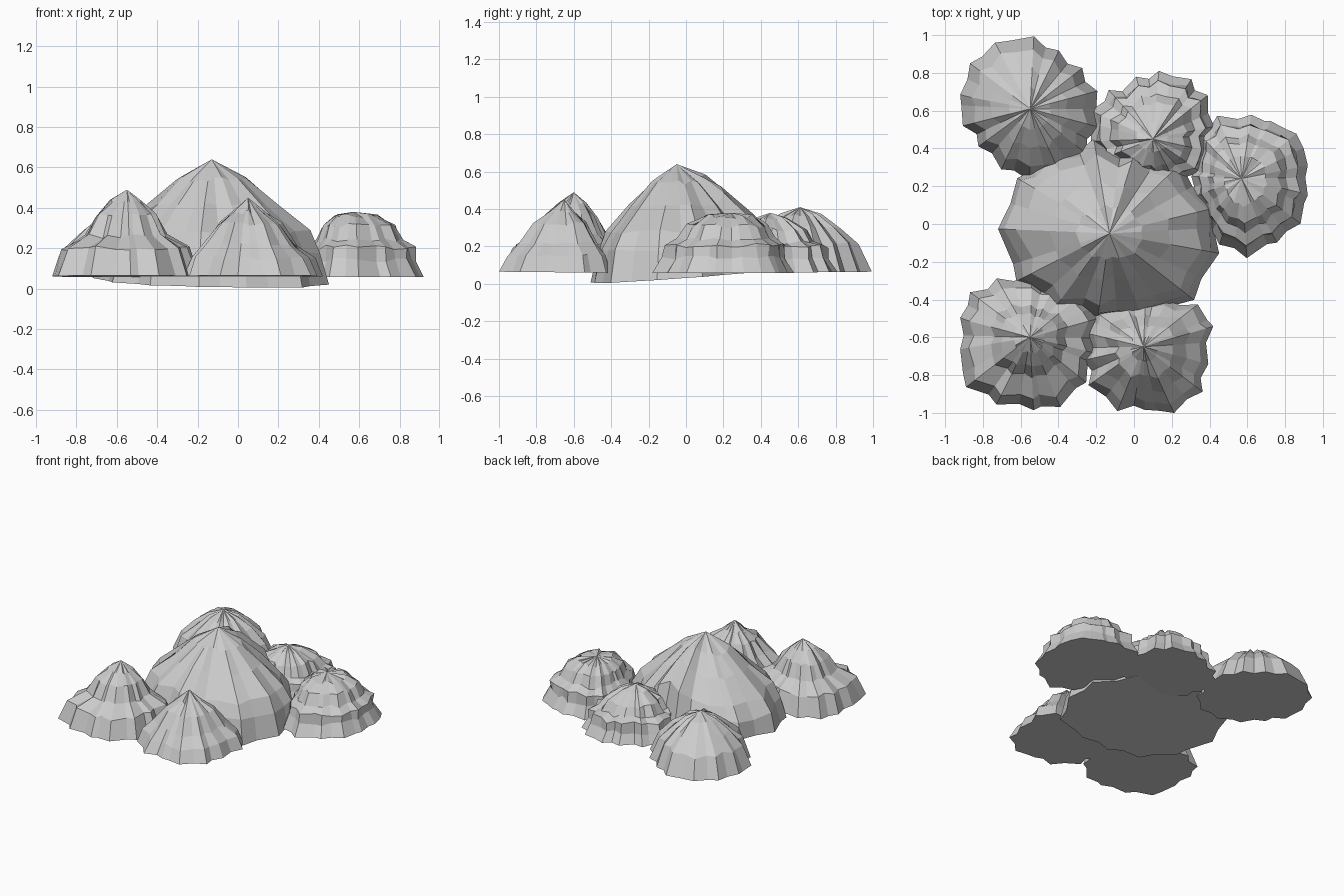
import bpy, bmesh, math, random

if "Cube" in bpy.data.objects:
    bpy.data.objects.remove(bpy.data.objects["Cube"])


def lerp_loop(values, angle):
    """Sample a closed list of radii at an angle."""
    t = (angle / math.tau * len(values)) % len(values)
    i = int(t)
    f = t - i
    return values[i] * (1 - f) + values[(i + 1) % len(values)] * f


def peak(name, apex, outline, profile, base, segs, seed, crag=None):
    """Pleated low-poly rock cone. profile: (radius fraction, height) from top to
    brim; base: (z at origin, slope x, slope y); crag: (angle, width, lift)."""
    rng = random.Random(seed)
    ax, ay, az = apex
    pleat = [(0.04 if i % 2 else -0.04) + rng.uniform(-0.03, 0.03) for i in range(segs)]
    jitter = [rng.uniform(-0.3, 0.3) * math.tau / segs for i in range(segs)]
    bm = bmesh.new()
    rings = []
    levels = profile + [(1.0, None)]
    for k, (frac, z) in enumerate(levels):
        last = z is None
        ring = []
        for i in range(segs):
            a = math.tau * i / segs + jitter[i]
            r = lerp_loop(outline, a) * frac
            r *= 1 + pleat[i]
            if not last:
                r *= 1 + rng.uniform(-0.03, 0.03)
            x, y = ax + r * math.cos(a), ay + r * math.sin(a)
            x, y = max(-0.92, min(0.92, x)), max(-1, min(1, y))
            floor = max(0, base[0] + base[1] * x + base[2] * y)
            if last:
                h = floor
            else:
                h = z + rng.uniform(-0.012, 0.012)
                if crag and k < 3:
                    h += crag[2] * math.exp(-((a - crag[0]) / crag[1]) ** 2) * (0.4, 0.9, 1)[k]
                h = max(h, floor + 0.02)
            ring.append(bm.verts.new((x, y, h)))
        rings.append(ring)
    top = bm.verts.new(apex)
    for i in range(segs):
        j = (i + 1) % segs
        bm.faces.new((top, rings[0][i], rings[0][j]))
        for up, low in zip(rings, rings[1:]):
            bm.faces.new((up[i], low[i], low[j], up[j]))
    bm.faces.new(list(reversed(rings[-1])))
    bmesh.ops.recalc_face_normals(bm, faces=bm.faces)
    mesh = bpy.data.meshes.new(name)
    bm.to_mesh(mesh)
    bm.free()
    bpy.context.collection.objects.link(bpy.data.objects.new(name, mesh))


# Tall central mountain, its underside tilted down towards the front
peak("central_mountain", (-0.13, -0.05, 0.64),
     [.59, .53, .48, .47, .50, .55, .57, .54, .47, .43, .48, .57],
     [(.30, .54), (.55, .42), (.82, .28), (.94, .18)],
     (0.04, -0.02, 0.07), 26, 3, crag=(1.52, 0.35, 0.12))

# Front pair of foothills
peak("front_left_hill", (-0.55, -0.60, 0.49),
     [.34, .37, .28, .30, .34, .40, .36, .41, .38, .38, .40, .36],
     [(.22, .43), (.41, .36), (.55, .26), (.85, .20)],
     (0.055, 0.0, -0.01), 28, 11)
peak("front_hill", (0.05, -0.65, 0.45),
     [.34, .39, .27, .24, .27, .32, .29, .33, .36, .32, .40, .36],
     [(.22, .38), (.46, .32), (.68, .22), (.88, .15)],
     (0.055, 0.0, -0.01), 28, 12)

# Back pair of foothills
peak("back_left_hill", (-0.55, 0.61, 0.41),
     [.37, .33, .33, .38, .39, .39, .37, .33, .33, .36, .38, .36],
     [(.30, .365), (.56, .30), (.82, .21)],
     (0.055, 0.0, 0.01), 28, 13)
peak("back_hill", (0.10, 0.45, 0.38),
     [.30, .34, .37, .34, .31, .36, .32, .29, .27, .26, .27, .31],
     [(.26, .35), (.56, .29), (.68, .22), (.86, .20), (.89, .13)],
     (0.055, 0.0, 0.01), 30, 14)

# Rounded right foothill with a ledge
peak("right_hill", (0.57, 0.24, 0.38),
     [.34, .38, .34, .32, .34, .27, .26, .26, .32, .41, .38, .38],
     [(.36, .36), (.58, .31), (.68, .24), (.84, .205), (.86, .14)],
     (0.058, 0.0, 0.0), 30, 15)
